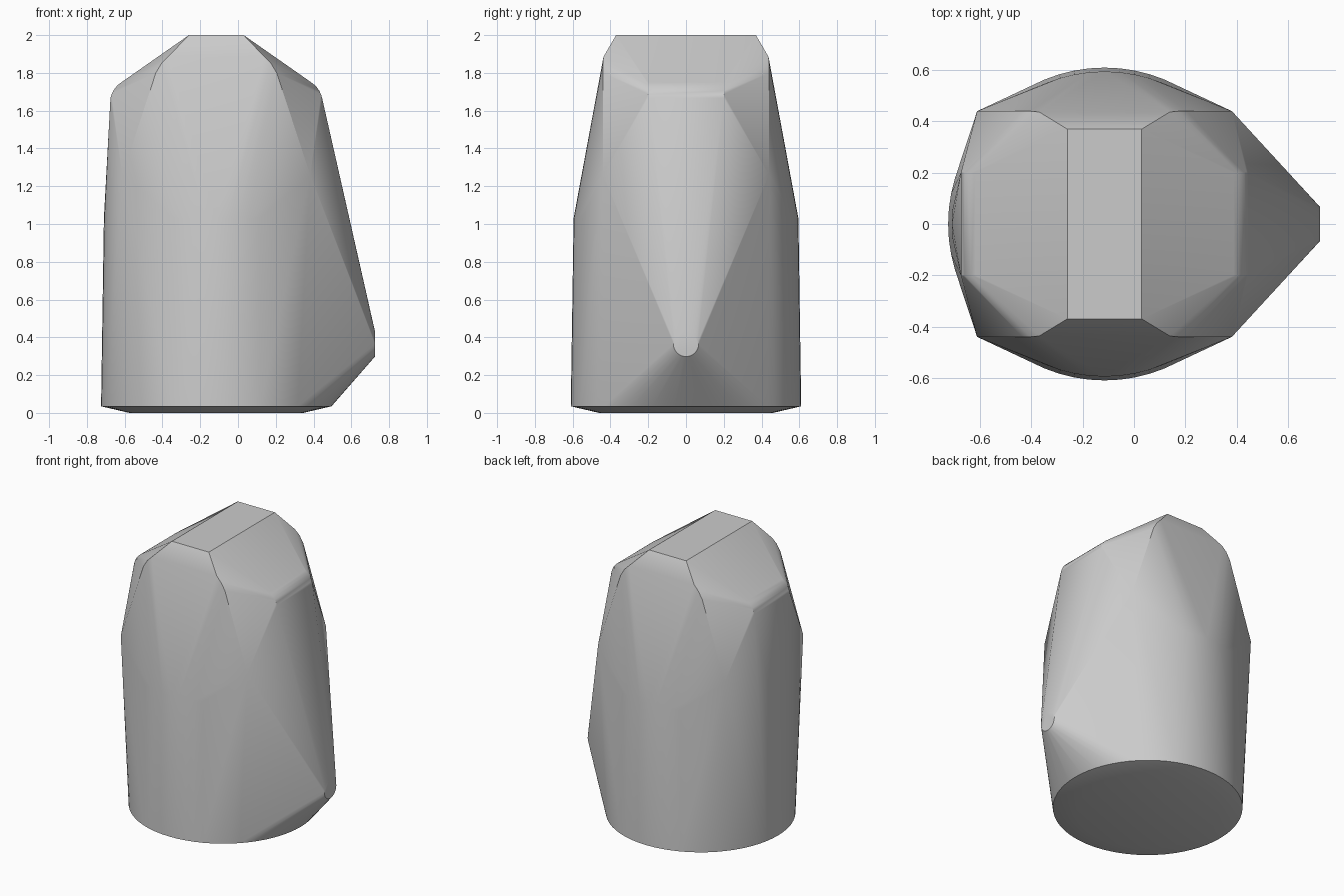
import bpy
import bmesh
import math

cube = bpy.data.objects.get("Cube")
if cube:
    bpy.data.objects.remove(cube)

CX = -0.115  # axis of the round body


def ring(radius, z, count=64):
    """Horizontal circle around the body axis."""
    return [(CX + radius * math.cos(a), radius * math.sin(a), z)
            for a in (2 * math.pi * i / count for i in range(count))]


def four(dx, y, z):
    """One point mirrored left to right and front to back."""
    return [(CX + sx * dx, sy * y, z) for sx in (1, -1) for sy in (1, -1)]


# Round body: chamfered foot and slightly tapered wall
points = ring(0.46, 0.0) + ring(0.61, 0.035) + ring(0.595, 1.03)

# Top ridge, front and back flat corners
points += four(0.145, 0.37, 2.0)
points += four(0.255, 0.437, 1.885)
points += four(0.29, 0.44, 1.85)
points += four(0.32, 0.44, 1.80)
points += four(0.497, 0.44, 1.26)

# Rounded shoulders on both sides
for i in range(6):
    a = math.radians(12 + 45 * i / 5)
    points += four(0.433 + 0.13 * math.cos(a), 0.2, 1.64 + 0.13 * math.sin(a))

# Small round nose low on the left side
points += [(0.725, 0.067 * math.cos(a), 0.365 + 0.067 * math.sin(a))
           for a in (2 * math.pi * i / 24 for i in range(24))]

# Skin stretched over all the outlines
bm = bmesh.new()
for p in points:
    bm.verts.new(p)
hull = bmesh.ops.convex_hull(bm, input=bm.verts)
unused = {g for g in hull["geom_interior"] + hull["geom_unused"]
          if isinstance(g, bmesh.types.BMVert)}
bmesh.ops.delete(bm, geom=list(unused), context="VERTS")
bmesh.ops.dissolve_limit(bm, angle_limit=math.radians(0.5),
                         verts=bm.verts, edges=bm.edges)
bmesh.ops.recalc_face_normals(bm, faces=bm.faces)

mesh = bpy.data.meshes.new("faceted_body")
bm.to_mesh(mesh)
bm.free()
body = bpy.data.objects.new("faceted_body", mesh)
bpy.context.collection.objects.link(body)

# Plain grey finish
grey = bpy.data.materials.new("plain_grey")
grey.use_nodes = True
colour = (0.6, 0.6, 0.6, 1.0)
grey.diffuse_color = colour
grey.node_tree.nodes["Principled BSDF"].inputs["Base Color"].default_value = colour
mesh.materials.append(grey)

bpy.context.view_layer.objects.active = body
body.select_set(True)
bpy.ops.object.shade_smooth_by_angle(angle=math.radians(30))
